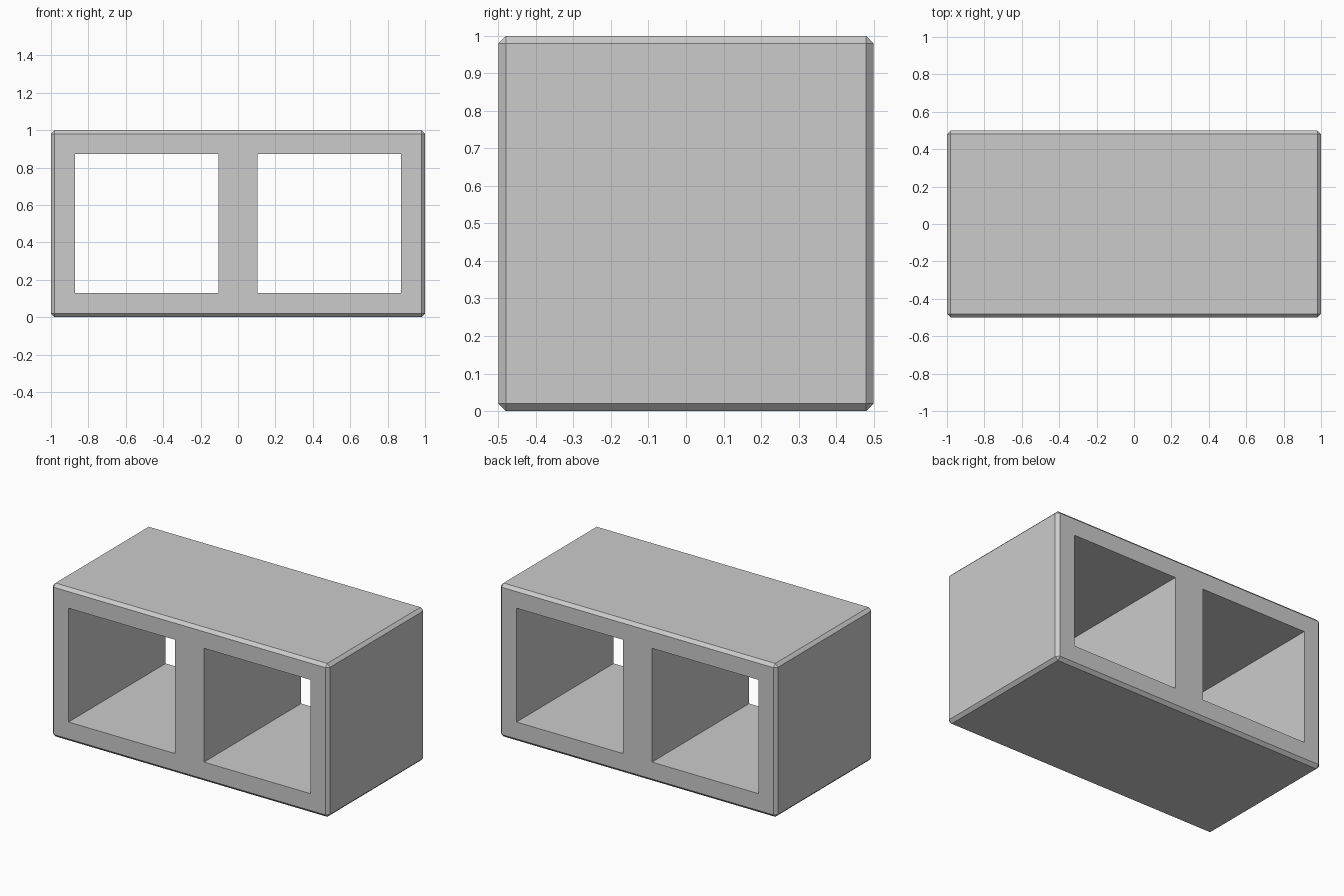
import bpy, bmesh
from mathutils import Matrix, Vector

if "Cube" in bpy.data.objects:
    bpy.data.objects.remove(bpy.data.objects["Cube"])


def box(name, centre, size, chamfer=0.0):
    bm = bmesh.new()
    bmesh.ops.create_cube(bm, size=1, matrix=Matrix.LocRotScale(
        Vector(centre), None, Vector(size)))
    if chamfer:
        bmesh.ops.bevel(bm, geom=bm.edges[:], offset=chamfer,
                        segments=1, affect='EDGES')
    mesh = bpy.data.meshes.new(name)
    bm.to_mesh(mesh)
    bm.free()
    obj = bpy.data.objects.new(name, mesh)
    bpy.context.collection.objects.link(obj)
    return obj


# Chamfered outer block
block = box("hollow_block", (0, 0, 0.5), (2, 1, 1), 0.02)

# Two rectangular cells cut straight through, front to back
inner, outer, low, high = 0.105, 0.872, 0.13, 0.872
for side in (-1, 1):
    cutter = box("cell_cutter", (side * (inner + outer) / 2, 0, (low + high) / 2),
                 (outer - inner, 1.4, high - low))
    cutter.hide_render = True
    cut = block.modifiers.new("cell", 'BOOLEAN')
    cut.operation = 'DIFFERENCE'
    cut.solver = 'EXACT'
    cut.object = cutter
    bpy.context.view_layer.objects.active = block
    bpy.ops.object.modifier_apply(modifier=cut.name)
    bpy.data.objects.remove(cutter)
